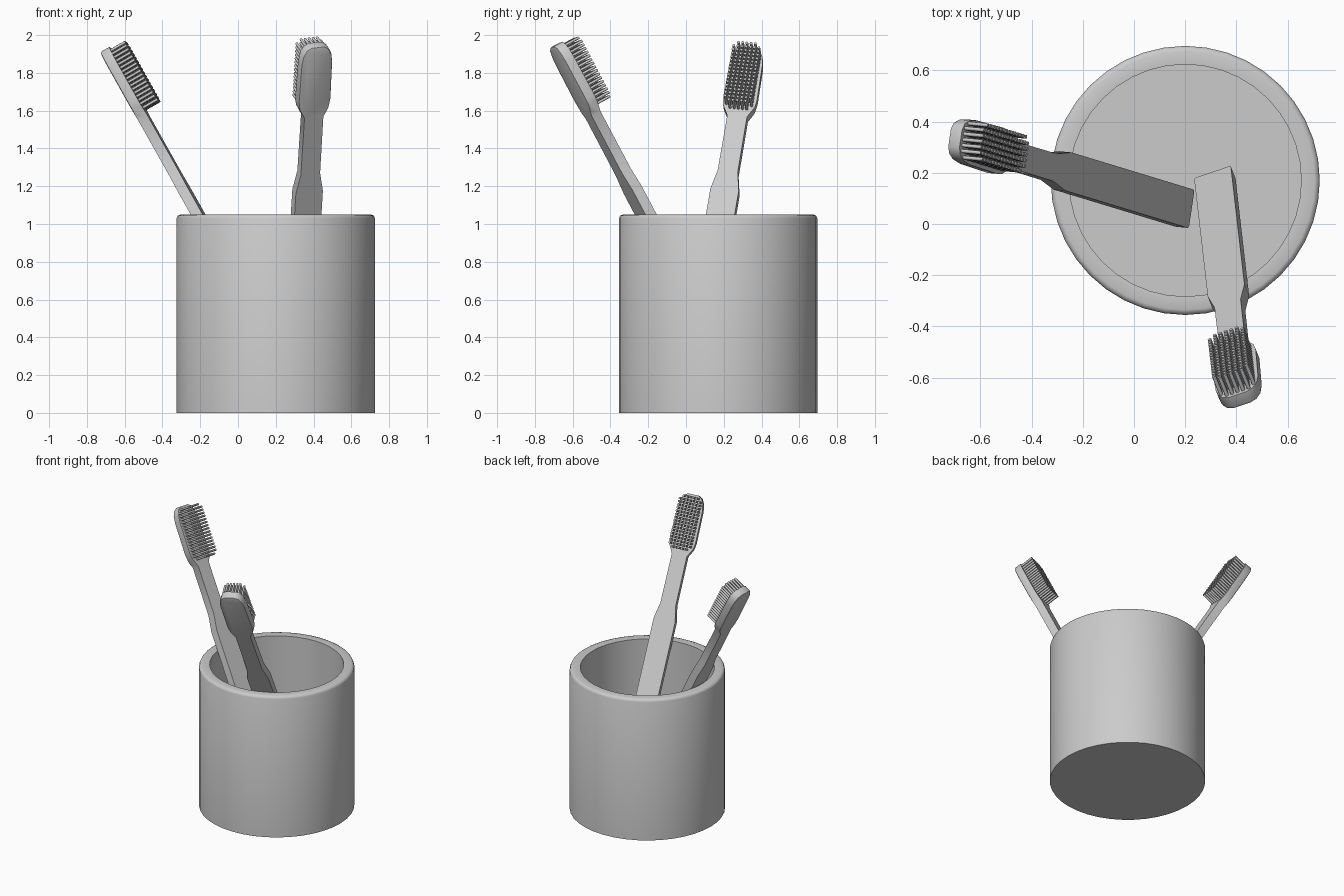
import bpy, bmesh, math
from mathutils import Matrix, Vector

if "Cube" in bpy.data.objects:
    bpy.data.objects.remove(bpy.data.objects["Cube"])


def finish(bm, name, angle, matrix=None):
    bmesh.ops.recalc_face_normals(bm, faces=bm.faces)
    mesh = bpy.data.meshes.new(name)
    bm.to_mesh(mesh)
    bm.free()
    obj = bpy.data.objects.new(name, mesh)
    bpy.context.collection.objects.link(obj)
    if matrix is not None:
        obj.matrix_world = matrix
    bpy.ops.object.select_all(action='DESELECT')
    obj.select_set(True)
    bpy.context.view_layer.objects.active = obj
    bpy.ops.object.shade_smooth_by_angle(angle=math.radians(angle))
    return obj


# Cup: lathed wall with a softened outer rim and a hollow inside
def make_cup():
    profile = [(0, 0), (0.525, 0), (0.525, 1.03), (0.519, 1.044), (0.505, 1.05),
               (0.453, 1.047), (0.453, 0.08), (0, 0.08)]
    bm = bmesh.new()
    verts = [bm.verts.new((r, 0, z)) for r, z in profile]
    edges = [bm.edges.new(p) for p in zip(verts, verts[1:])]
    bmesh.ops.spin(bm, geom=verts + edges, cent=(0, 0, 0), axis=(0, 0, 1),
                   angle=math.tau, steps=40, use_duplicate=False)
    bmesh.ops.remove_doubles(bm, verts=bm.verts, dist=1e-5)
    finish(bm, "cup", 50, Matrix.Translation((0.2, 0.17, 0)))


HEAD_END = 1.86
THICK = 0.056


# Handle and head: one flat outline, mirrored and extruded
def make_handle(name, matrix):
    half = [(0.068, 0), (0.076, 0.008), (0.076, 0.99), (0.054, 1.1), (0.053, 1.44),
            (0.085, 1.5), (0.091, 1.54), (0.088, 1.76), (0.08, 1.81),
            (0.062, 1.845), (0.035, HEAD_END)]
    outline = half + [(-x, y) for x, y in reversed(half)]
    bm = bmesh.new()
    face = bm.faces.new([bm.verts.new((x, y, 0)) for x, y in outline])
    ext = bmesh.ops.extrude_face_region(bm, geom=[face])
    low = [v for v in ext["geom"] if isinstance(v, bmesh.types.BMVert)]
    bmesh.ops.translate(bm, verts=low, vec=(0, 0, -THICK))
    # rounded back edge of the head
    rim = [e for e in bm.edges if all(v.co.z < -0.01 and v.co.y > 1.49 for v in e.verts)
           and (e.verts[0].co - e.verts[1].co).length < 0.3
           and abs(e.verts[0].co.z - e.verts[1].co.z) < 1e-6]
    bmesh.ops.bevel(bm, geom=rim, offset=0.012, segments=2, profile=0.5,
                    affect='EDGES', clamp_overlap=True)
    finish(bm, name, 35, matrix)


# Bristles: grid of thin pegs, trimmed at the head's corners
def make_bristles(name, matrix):
    bm = bmesh.new()
    rows, cols, length = 17, 7, 0.088
    for i in range(rows):
        y = 1.487 + i * (1.838 - 1.487) / (rows - 1)
        for j in range(cols):
            x = (j - (cols - 1) / 2) * 0.0225
            edge = abs(j - (cols - 1) / 2)
            end = min(i, rows - 1 - i)
            if edge + (1 - end) > 3 or (edge == 3 and end < 1):
                continue
            bmesh.ops.create_cone(bm, cap_ends=True, segments=8, radius1=0.0075,
                                  radius2=0.0075, depth=length + 0.01,
                                  matrix=Matrix.Translation((x, y, length / 2 - 0.005)))
    finish(bm, name, 50, matrix)


# Brush frame: length along a, bristles along n
def frame(origin, a, n, shift):
    a = Vector(a).normalized()
    n = Vector(n)
    n = (n - a * n.dot(a)).normalized()
    w = a.cross(n)
    m = Matrix((w, a, n)).transposed().to_4x4()
    m.translation = Vector(origin) + a * shift
    return m


make_cup()
brushes = {
    "left": frame((0.23, 0.057, 0.322), (-0.562, 0.171, 1), (0.862, -0.084, 0.499), 0.01),
    "front": frame((0.307, 0.195, 0.335), (0.061, -0.529, 1), (-0.33, 0.825, 0.457), -0.018),
}
for side, m in brushes.items():
    make_handle(side + "_toothbrush_handle", m)
    make_bristles(side + "_toothbrush_bristles", m)
